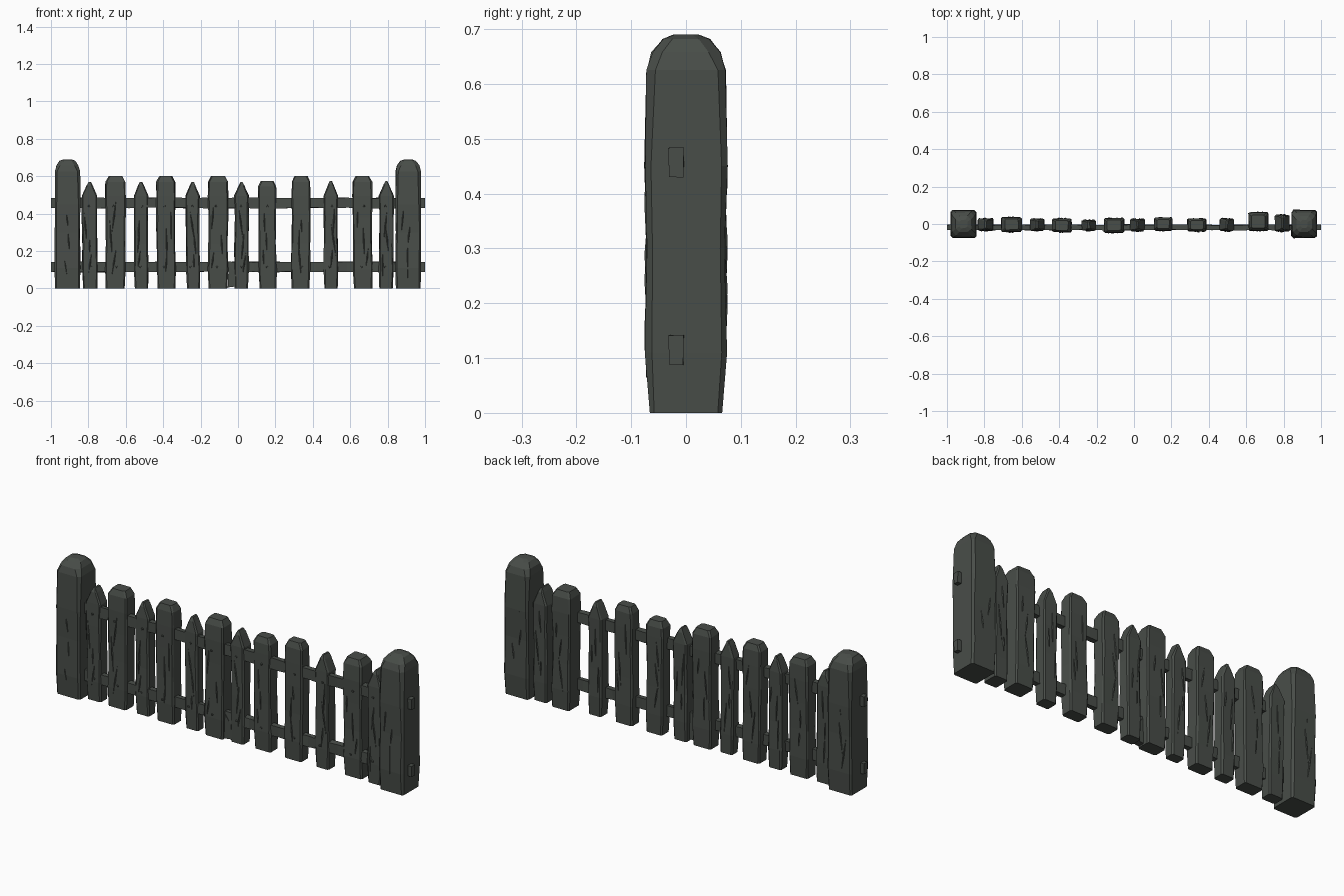
import bpy, bmesh, math, random
from mathutils import Matrix, Vector

if "Cube" in bpy.data.objects:
    bpy.data.objects.remove(bpy.data.objects["Cube"])

random.seed(7)
wood = bpy.data.materials.new("weathered dark wood")
wood.diffuse_color = (0.066, 0.075, 0.066, 1)
wood.use_nodes = True
wood.node_tree.nodes["Principled BSDF"].inputs["Base Color"].default_value = wood.diffuse_color


def add_object(name, bm):
    bmesh.ops.recalc_face_normals(bm, faces=bm.faces)
    mesh = bpy.data.meshes.new(name)
    bm.to_mesh(mesh)
    bm.free()
    mesh.materials.append(wood)
    ob = bpy.data.objects.new(name, mesh)
    bpy.context.collection.objects.link(ob)
    return ob


def loft(bm, rings, jitter):
    """Skin chamfered rectangles (x, y, z, half width, half depth, chamfer)."""
    loops = []
    for x, y, z, a, b, c in rings:
        pts = [(a - c, -b), (a, -b + c), (a, b - c), (a - c, b),
               (-a + c, b), (-a, b - c), (-a, -b + c), (-a + c, -b)]
        j = 0 if z == 0 else jitter
        loops.append([bm.verts.new((x + px + random.uniform(-j, j),
                                    y + py + random.uniform(-j, j), z))
                      for px, py in pts])
    for lo, hi in zip(loops, loops[1:]):
        for k in range(8):
            n = (k + 1) % 8
            bm.faces.new((lo[k], lo[n], hi[n], hi[k]))
    bm.faces.new(loops[0][::-1])
    bm.faces.new(loops[-1])


def add_grain(x, w, y0, y1, count, height):
    """Long thin slivers of raised grain on the front and back faces."""
    bm = bmesh.new()
    for i in range(count):
        side = y0 if i % 2 == 0 else y1
        m = (Matrix.Translation((x + random.uniform(-0.28, 0.28) * w, side,
                                 0.12 + (height - 0.28) * (i + random.random()) / count))
             @ Matrix.Rotation(random.uniform(-0.16, 0.16), 4, 'Y')
             @ Matrix.Diagonal((0.004, 0.004, random.uniform(0.04, 0.1), 1)))
        v = [bm.verts.new(m @ Vector(p)) for p in
             ((1, 0, 0), (0, 1, 0), (-1, 0, 0), (0, -1, 0), (0, 0, 1), (0, 0, -1))]
        for k in range(4):
            n = (k + 1) % 4
            bm.faces.new((v[k], v[n], v[4]))
            bm.faces.new((v[n], v[k], v[5]))
    add_object("grain_slivers", bm)


def nail(x, y, z):
    bm = bmesh.new()
    bmesh.ops.create_cone(bm, cap_ends=True, segments=6, radius1=0.007, radius2=0.005,
                          depth=0.01, matrix=Matrix.Translation((x, y, z))
                          @ Matrix.Rotation(math.pi / 2, 4, 'X'))
    add_object("nail", bm)


# End posts with domed tops
for name, x in (("left_post", -0.912), ("right_post", 0.91)):
    bm = bmesh.new()
    loft(bm, [(x, 0, z, a, b, c) for z, a, b, c in (
        (0, 0.066, 0.066, 0.008), (0.11, 0.068, 0.074, 0.01), (0.3, 0.067, 0.071, 0.008),
        (0.45, 0.068, 0.075, 0.01), (0.625, 0.067, 0.071, 0.014), (0.658, 0.059, 0.062, 0.02),
        (0.682, 0.041, 0.043, 0.018), (0.69, 0.02, 0.022, 0.01))], 0.002)
    add_object(name, bm)
    add_grain(x, 0.12, -0.072, 0.072, 6, 0.62)

# Pickets: left, right, front, back, top height, pointed
pickets = [
    (-0.835, -0.752, -0.036, 0.03, 0.57, True), (-0.71, -0.60, -0.042, 0.037, 0.60, False),
    (-0.557, -0.48, -0.036, 0.028, 0.57, True), (-0.438, -0.335, -0.044, 0.03, 0.60, False),
    (-0.28, -0.205, -0.036, 0.022, 0.57, True), (-0.16, -0.052, -0.047, 0.032, 0.60, False),
    (-0.02, 0.058, -0.038, 0.028, 0.57, True), (0.108, 0.205, -0.036, 0.035, 0.575, False),
    (0.285, 0.388, -0.04, 0.03, 0.60, False), (0.458, 0.535, -0.038, 0.03, 0.575, True),
    (0.612, 0.718, -0.036, 0.063, 0.60, False), (0.754, 0.832, -0.04, 0.05, 0.575, True)]
for l, r, f, b, top, pointed in pickets:
    x, y, hx, hy = (l + r) / 2, (f + b) / 2, (r - l) / 2, (b - f) / 2
    c = 0.007
    lean = random.uniform(-0.005, 0.005)
    rings = [(x + lean * (1 - 2 * z / top), y, z, hx * s, hy * t, c) for z, s, t in (
        (0, 0.92, 0.9), (0.1, 0.99, 1.0), (0.24, 0.95, 0.94), (0.38, 0.97, 0.97))]
    rings.append((x, y, 0.495, hx, hy, c))
    if pointed:
        rings += [(x, y, top - 0.02, hx * 0.38, hy * 0.85, 0.005),
                  (x, y, top, 0.005, hy * 0.6, 0.002)]
    else:
        rings += [(x, y, top - 0.03, hx * 0.97, hy * 0.97, c),
                  (x, y, top, hx * 0.68, hy * 0.7, c)]
    bm = bmesh.new()
    loft(bm, rings, 0.002)
    add_object("pointed_picket" if pointed else "blunt_picket", bm)
    add_grain(x, r - l, f, b, 6, top)
    for z in (0.115, 0.44):
        nail(x + random.uniform(-0.012, 0.012), f, z)

# Two uneven rails running through everything
for name, z in (("lower_rail", 0.115), ("upper_rail", 0.457)):
    bm = bmesh.new()
    last = None
    for k in range(25):
        x = -1 + k / 12
        j = 0.001 if k in (0, 24) else 0.003
        ring = [bm.verts.new((x, -0.018 + sy * 0.0135 + random.uniform(-j, j),
                              z + sz * 0.027 + random.uniform(-j, j)))
                for sy, sz in ((-1, -1), (1, -1), (1, 1), (-1, 1))]
        if last:
            for q in range(4):
                n = (q + 1) % 4
                bm.faces.new((last[q], last[n], ring[n], ring[q]))
        else:
            bm.faces.new(ring)
        last = ring
    bm.faces.new(last)
    add_object(name, bm)

# Splinter wedge between two pickets at the lower rail
bm = bmesh.new()
outline = ((-0.055, 0.005), (0.0, 0.012), (0.0, 0.1), (-0.02, 0.09), (-0.05, 0.13))
faces = [[bm.verts.new((x, y, z)) for x, z in outline] for y in (-0.034, 0.0)]
bm.faces.new(faces[0])
bm.faces.new(faces[1][::-1])
for k in range(5):
    n = (k + 1) % 5
    bm.faces.new((faces[0][k], faces[0][n], faces[1][n], faces[1][k]))
add_object("splinter", bm)
